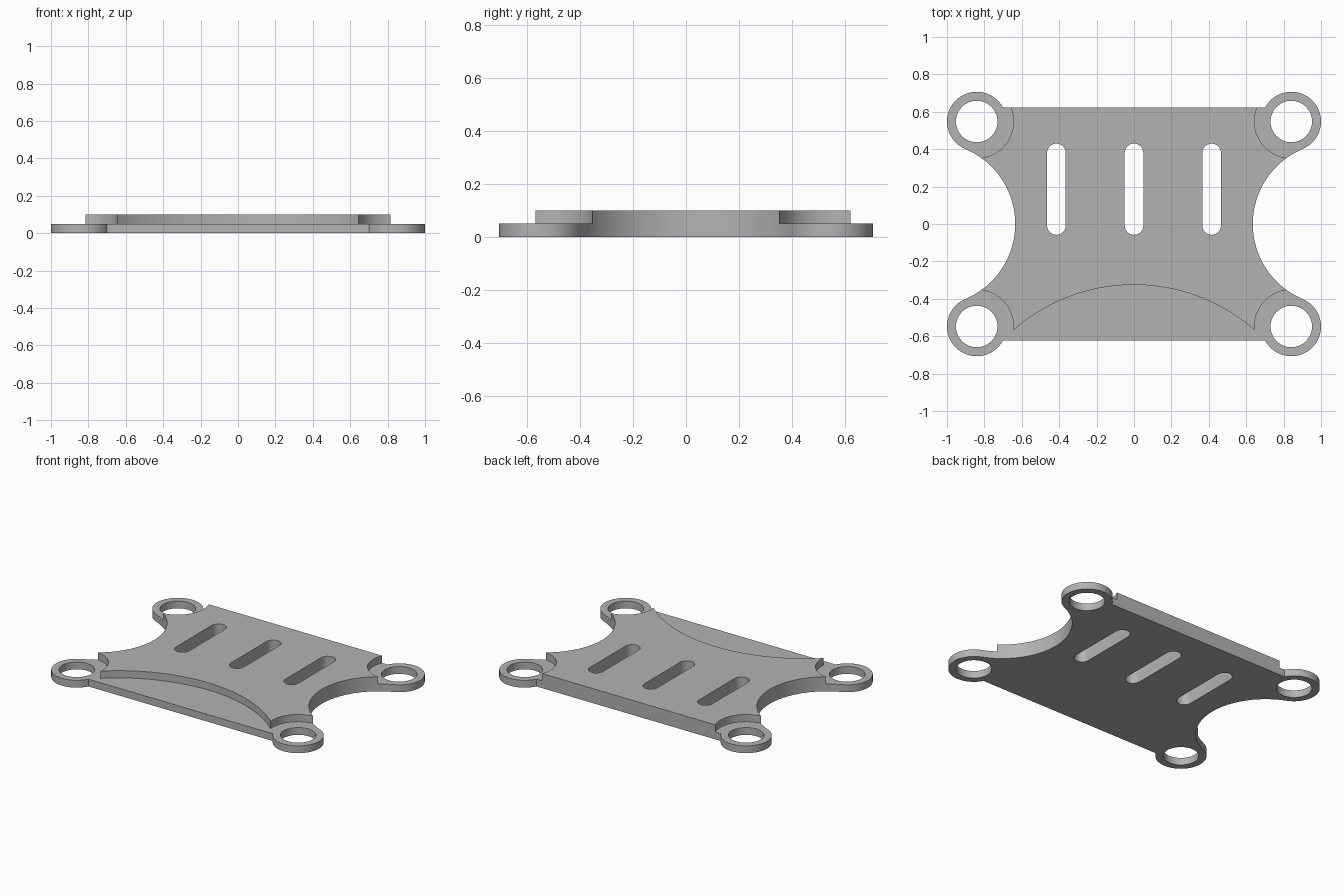
import bpy
import bmesh
from math import sin, cos, asin, atan2, hypot, pi

cube = bpy.data.objects.get("Cube")
if cube:
    bpy.data.objects.remove(cube, do_unlink=True)

# Main dimensions
HEIGHT, STEP = 0.10, 0.05
EYE_X, EYE_Y, EYE_R, HOLE_R = 0.841, 0.548, 0.159, 0.111
EDGE_Y = 0.622
WAIST_X, WAIST_R = 1.07, 0.435

grey = bpy.data.materials.new("matte grey")
grey.use_nodes = True
colour = (0.45, 0.45, 0.45, 1)
grey.diffuse_color = colour
grey.node_tree.nodes["Principled BSDF"].inputs["Base Color"].default_value = colour


def arc(cx, cy, r, start, end, steps):
    return [(cx + r * cos(start + (end - start) * i / steps),
             cy + r * sin(start + (end - start) * i / steps))
            for i in range(steps + 1)]


def prism(name, outline, low, high):
    """Extrude a closed counter-clockwise outline between two heights."""
    bm = bmesh.new()
    base = bm.faces.new([bm.verts.new((x, y, low)) for x, y in outline])
    top = bmesh.ops.extrude_face_region(bm, geom=[base])["geom"]
    bmesh.ops.translate(bm, vec=(0, 0, high - low),
                        verts=[v for v in top if isinstance(v, bmesh.types.BMVert)])
    bmesh.ops.recalc_face_normals(bm, faces=bm.faces)
    mesh = bpy.data.meshes.new(name)
    bm.to_mesh(mesh)
    bm.free()
    mesh.materials.append(grey)
    obj = bpy.data.objects.new(name, mesh)
    bpy.context.collection.objects.link(obj)
    return obj


def disc(cx, cy, r, steps):
    return arc(cx, cy, r, 0, 2 * pi, steps)[:-1]


def cut(target, outline, low, high):
    """Subtract an extruded outline and discard the cutter."""
    cutter = prism("cutter", outline, low, high)
    cutter.hide_render = True
    mod = target.modifiers.new("cut", 'BOOLEAN')
    mod.operation = 'DIFFERENCE'
    mod.solver = 'EXACT'
    mod.object = cutter
    bpy.context.view_layer.objects.active = target
    bpy.ops.object.modifier_apply(modifier=mod.name)
    bpy.data.objects.remove(cutter, do_unlink=True)


# Plate outline: concave waist flowing into a round eye, mirrored four ways
touch = atan2(-EYE_Y, WAIST_X - EYE_X)
waist = arc(WAIST_X, 0, WAIST_R, pi, pi + touch, 12)
waist = [(x, abs(y)) for x, y in waist]
eye_end = pi - asin((EDGE_Y - EYE_Y) / EYE_R)
eye = arc(EYE_X, EYE_Y, EYE_R, touch, eye_end, 32)
quarter = waist[:-1] + eye
back = quarter + [(-x, y) for x, y in reversed(quarter)]
outline = back + [(x, -y) for x, y in reversed(back[1:-1])]
plate = prism("mounting_plate", outline, 0, HEIGHT)

# Lowered corner seats and through holes
for sx in (-1, 1):
    for sy in (-1, 1):
        cut(plate, disc(sx * EYE_X, sy * EYE_Y, 0.197, 64), STEP, 0.3)
        cut(plate, disc(sx * EYE_X, sy * EYE_Y, HOLE_R, 48), -0.1, 0.3)

# Curved step along the front
cut(plate, disc(0, -1.302, 0.977, 128), STEP, 0.3)

# Three long slots
for x in (-0.415, 0, 0.415):
    slot = arc(x, 0.38, 0.05, 0, pi, 12) + arc(x, -0.008, 0.05, pi, 2 * pi, 12)
    cut(plate, slot, -0.1, 0.3)

bpy.ops.object.select_all(action='DESELECT')
plate.select_set(True)
bpy.context.view_layer.objects.active = plate
bpy.ops.object.shade_smooth_by_angle(angle=pi / 6)
